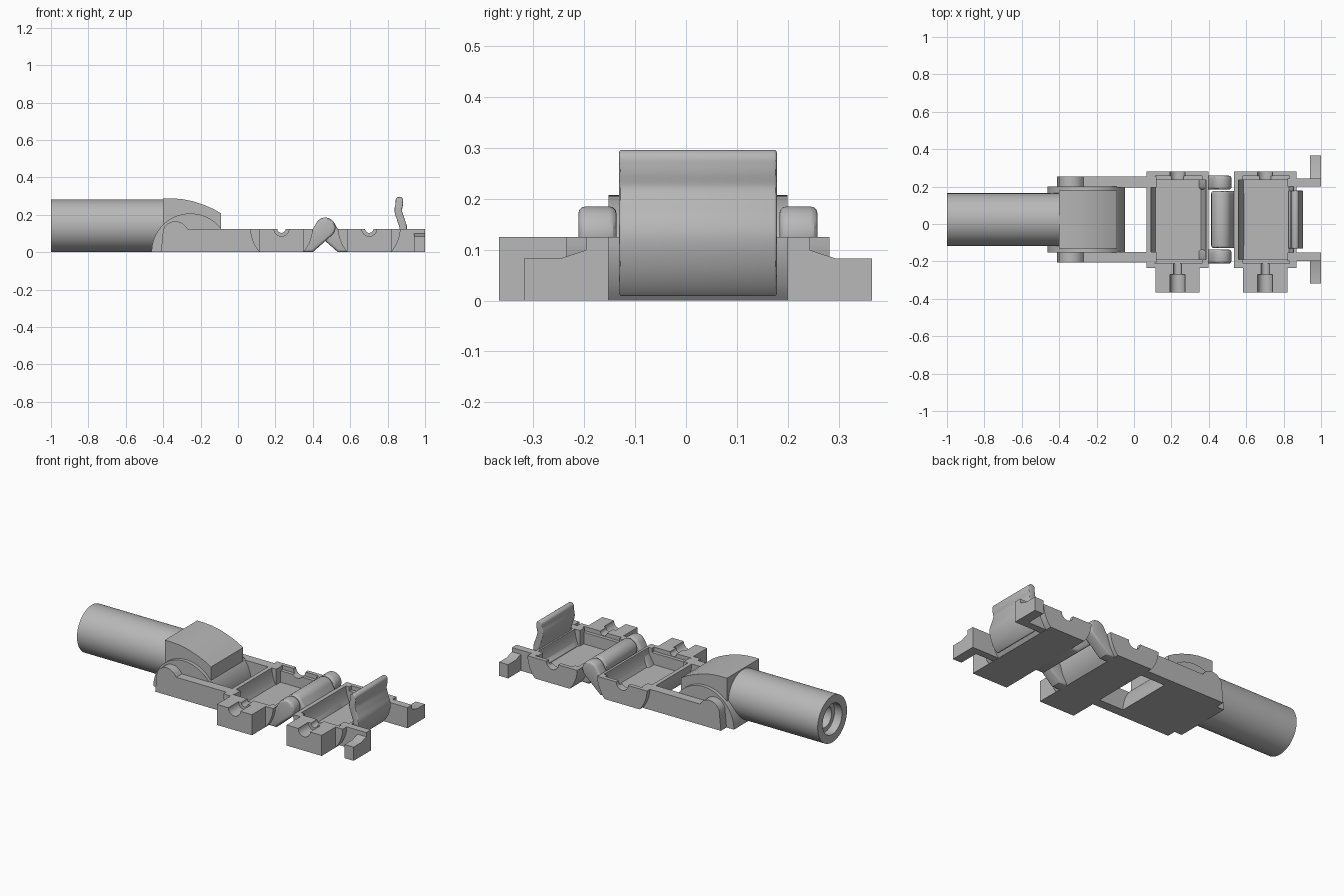
import bpy, bmesh, math
from mathutils import Vector
from mathutils.geometry import convex_hull_2d

if "Cube" in bpy.data.objects:
    bpy.data.objects.remove(bpy.data.objects["Cube"])

grey = bpy.data.materials.new("plain_grey")
grey.use_nodes = True
COLOUR = (0.48, 0.48, 0.48, 1)
grey.diffuse_color = COLOUR
grey.node_tree.nodes["Principled BSDF"].inputs["Base Color"].default_value = COLOUR

MID = 0.0235      # y of the mirror plane
DECK = 0.125      # height of the frame


def activate(ob):
    bpy.ops.object.select_all(action='DESELECT')
    ob.select_set(True)
    bpy.context.view_layer.objects.active = ob


def prism(name, pts, a, b, axis='Y', bevel=0.0):
    """Extrude a profile: (x, z) along y, or (y, z) along x."""
    bm = bmesh.new()
    put = (lambda p, d: (p[0], d, p[1])) if axis == 'Y' else (lambda p, d: (d, p[0], p[1]))
    face = bm.faces.new([bm.verts.new(put(p, a)) for p in pts])
    ext = bmesh.ops.extrude_face_region(bm, geom=[face])
    verts = [v for v in ext['geom'] if isinstance(v, bmesh.types.BMVert)]
    shift = (0, b - a, 0) if axis == 'Y' else (b - a, 0, 0)
    bmesh.ops.translate(bm, verts=verts, vec=shift)
    bmesh.ops.recalc_face_normals(bm, faces=bm.faces)
    mesh = bpy.data.meshes.new(name)
    bm.to_mesh(mesh)
    bm.free()
    mesh.materials.append(grey)
    ob = bpy.data.objects.new(name, mesh)
    bpy.context.collection.objects.link(ob)
    activate(ob)
    if bevel:
        mod = ob.modifiers.new("edge", 'BEVEL')
        mod.width, mod.segments = bevel, 3
        mod.limit_method, mod.angle_limit = 'ANGLE', math.radians(50)
        bpy.ops.object.modifier_apply(modifier=mod.name)
    bpy.ops.object.shade_smooth_by_angle(angle=math.radians(30))
    return ob


def cut(ob, cutters):
    activate(ob)
    for c in cutters:
        mod = ob.modifiers.new("cut", 'BOOLEAN')
        mod.operation, mod.object, mod.solver = 'DIFFERENCE', c, 'EXACT'
        bpy.ops.object.modifier_apply(modifier=mod.name)
        bpy.data.objects.remove(c)
    bpy.ops.object.shade_smooth_by_angle(angle=math.radians(30))


def arc(cx, cz, r, start=0, end=360, n=48):
    full = end - start == 360
    angles = [math.radians(start + (end - start) * i / n) for i in range(n if full else n + 1)]
    return [(cx + r * math.cos(t), cz + r * math.sin(t)) for t in angles]


def hull(pts):
    return [pts[i] for i in convex_hull_2d([Vector(p) for p in pts])]


def rect(x0, x1, z0, z1):
    return [(x0, z0), (x1, z0), (x1, z1), (x0, z1)]


def tray_profile(cx, top, low, z0, z1, n=8):
    """Curved-sided trough section, open side up."""
    side = [(low + (top - low) * math.sin(i / n * math.pi / 2) ** 0.8, z0 + (z1 - z0) * i / n)
            for i in range(n + 1)]
    return [(cx + w, z) for w, z in side] + [(cx - w, z) for w, z in reversed(side)]


# Hollow tube
tube = prism("tube", arc(MID, 0.141, 0.141, n=64), -1, -0.3, 'X')
cut(tube, [prism("mouth_cutter", arc(MID, 0.141, 0.093), -1.1, -0.95, 'X'),
           prism("bore_cutter", arc(MID, 0.141, 0.065), -1.1, -0.5, 'X')])

# Half-round shoulder and the head block above it
prism("shoulder", arc(-0.255, 0, 0.207, 0, 180), MID - 0.176, MID + 0.176)
brow = [(-0.36, 0.288), (-0.3, 0.284), (-0.24, 0.272), (-0.18, 0.252), (-0.13, 0.23), (-0.09, 0.207)]
prism("head_block", [(-0.09, 0.02), (-0.4, 0.02), (-0.4, 0.288)] + brow, MID - 0.155, MID + 0.155)

# Side arms with a raised round boss, and end clips
boss = arc(-0.335, 0.095, 0.07, 40, 160, 16)
arm = [(0.12, 0), (0.12, DECK), (-0.27, DECK)] + boss + [(-0.405, 0.07), (-0.412, 0)]
for side, word in ((1, "left"), (-1, "right")):
    def span(p, q):
        return sorted((MID + side * p, MID + side * q))
    prism(word + "_arm", arm, *span(0.172, 0.23))
    prism(word + "_clip_arm", rect(0.82, 1, 0, DECK), *span(0.176, 0.22))
    foot = [(0.18, 0), (0.342, 0), (0.342, 0.083), (0.27, 0.083), (0.18, 0.112)]
    prism(word + "_clip_foot", [(MID + side * y, z) for y, z in foot], 0.94, 1, 'X')
    # Outer hinge knuckle
    prism(word + "_knuckle", hull(arc(0.467, 0.131, 0.054) + [(0.33, 0), (0.4, 0)]),
          *span(0.16, 0.235), bevel=0.014)

# Middle hinge knuckle
prism("middle_knuckle", hull(arc(0.467, 0.131, 0.054) + [(0.604, 0), (0.534, 0)]),
      MID - 0.153, MID + 0.153, bevel=0.014)

# Two trays with stepped cavity and cable grooves
for cx, word in ((0.2325, "inner"), (0.7015, "outer")):
    y0, y1 = MID - 0.258, MID + 0.258
    tray = prism(word + "_tray", tray_profile(cx, 0.167, 0.117, 0, DECK), y0, y1)
    block = prism(word + "_cable_block", rect(cx - 0.118, cx + 0.118, 0, DECK), -0.367, y0 + 0.022)
    cavity = tray_profile(cx + 0.005, 0.148, 0.122, 0.03, 0.14)
    lip = rect(cx - 0.12, cx + 0.13, 0.1, 0.14)

    def groove(r, p, q):
        return prism("groove_cutter", arc(cx, DECK, r, n=32), p, q)
    cut(tray, [prism("cavity_cutter", cavity, y0 + 0.045, y1 - 0.045),
               prism("lip_cutter", lip, y0 + 0.024, y1 - 0.024),
               groove(0.022, y0 - 0.05, y0 + 0.06), groove(0.04, y1 - 0.06, y1 + 0.05)])
    cut(block, [groove(0.04, -0.4, -0.27), groove(0.022, -0.28, -0.1)])

# Springy latch: a wavy strip of even thickness
path = [Vector(p) for p in ((0.8, 0.02), (0.835, 0.022), (0.868, 0.065), (0.884, 0.125),
                            (0.87, 0.175), (0.857, 0.22), (0.862, 0.255), (0.863, 0.28), (0.864, 0.3))]
line = []
for a, b, c, d in zip(path, path[1:], path[2:], path[3:]):
    for i in range(6):
        t = i / 6
        line.append(0.5 * (2 * b + (c - a) * t + (2 * a - 5 * b + 4 * c - d) * t * t
                           + (3 * b - a - 3 * c + d) * t ** 3))
one, two = [], []
for i, p in enumerate(line):
    step = line[min(i + 1, len(line) - 1)] - line[max(i - 1, 0)]
    n = Vector((-step.y, step.x)).normalized() * 0.02
    one.append(tuple(p + n))
    two.append(tuple(p - n))
tip = line[-1]
cap = arc(tip.x, tip.y, 0.02, 15, 165, 10)
prism("latch", two + cap + one[::-1], MID - 0.155, MID + 0.155, bevel=0.006)
